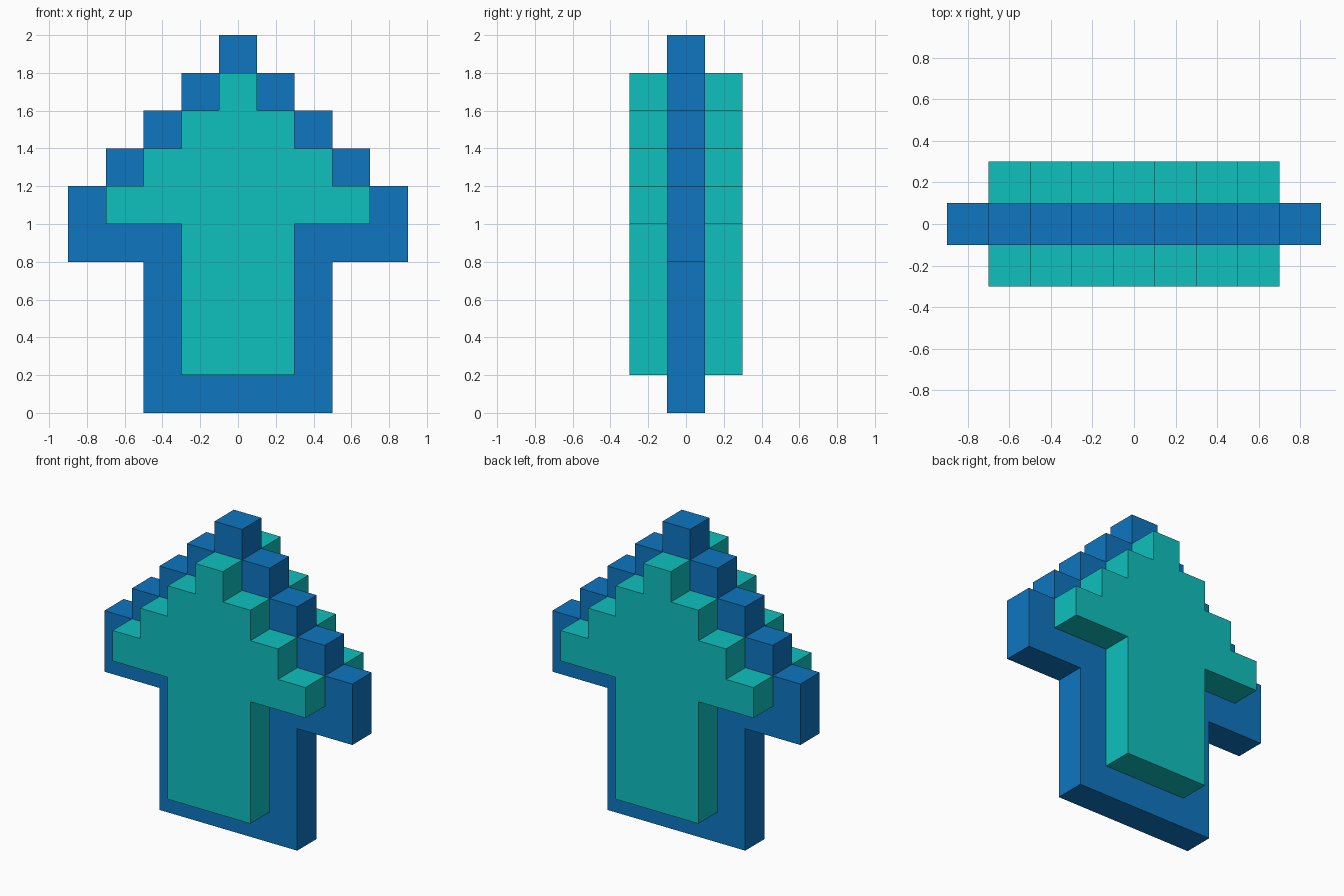
import bpy
import bmesh

cube = bpy.data.objects.get("Cube")
if cube:
    bpy.data.objects.remove(cube, do_unlink=True)

STEP = 0.2  # size of one block


def make_material(name, rgb):
    mat = bpy.data.materials.new(name)
    mat.use_nodes = True
    colour = (*rgb, 1.0)
    mat.diffuse_color = colour
    mat.node_tree.nodes["Principled BSDF"].inputs["Base Color"].default_value = colour
    return mat


def arrow_profile(stem, head, bottom, shoulder, head_rise):
    """Right half of a stepped arrow outline, mirrored to a closed loop of (x, z)."""
    half = [(stem, bottom), (stem, shoulder), (head, shoulder)]
    x, z = head, shoulder + head_rise
    while x > 0.05:
        half += [(x, z), (x - STEP, z)]
        x -= STEP
        z += STEP
    half.pop()  # the tip ends on its flat top
    return half + [(-px, pz) for px, pz in reversed(half)]


def extrude_profile(name, profile, y0, y1, mat):
    """Flat-shaded solid from an outline, running from y0 to y1."""
    bm = bmesh.new()
    face = bm.faces.new([bm.verts.new((x, y0, z)) for x, z in profile])
    ext = bmesh.ops.extrude_face_region(bm, geom=[face], use_keep_orig=True)
    verts = [g for g in ext["geom"] if isinstance(g, bmesh.types.BMVert)]
    bmesh.ops.translate(bm, verts=verts, vec=(0, y1 - y0, 0))
    bmesh.ops.recalc_face_normals(bm, faces=bm.faces)
    mesh = bpy.data.meshes.new(name)
    bm.to_mesh(mesh)
    bm.free()
    mesh.materials.append(mat)
    obj = bpy.data.objects.new(name, mesh)
    bpy.context.collection.objects.link(obj)
    return obj


blue = make_material("blue", (0.0044, 0.181, 0.527))
teal = make_material("teal", (0.0044, 0.527, 0.515))

# Wide middle layer that forms the border
border = arrow_profile(0.5, 0.9, 0.0, 0.8, 0.4)
extrude_profile("arrow_border", border, -0.1, 0.1, blue)

# Raised inner arrows, seated slightly into the border
inner = arrow_profile(0.3, 0.7, 0.2, 1.0, 0.2)
for name, side in (("front_arrow", -1), ("back_arrow", 1)):
    extrude_profile(name, inner, side * 0.08, side * 0.3, teal)
